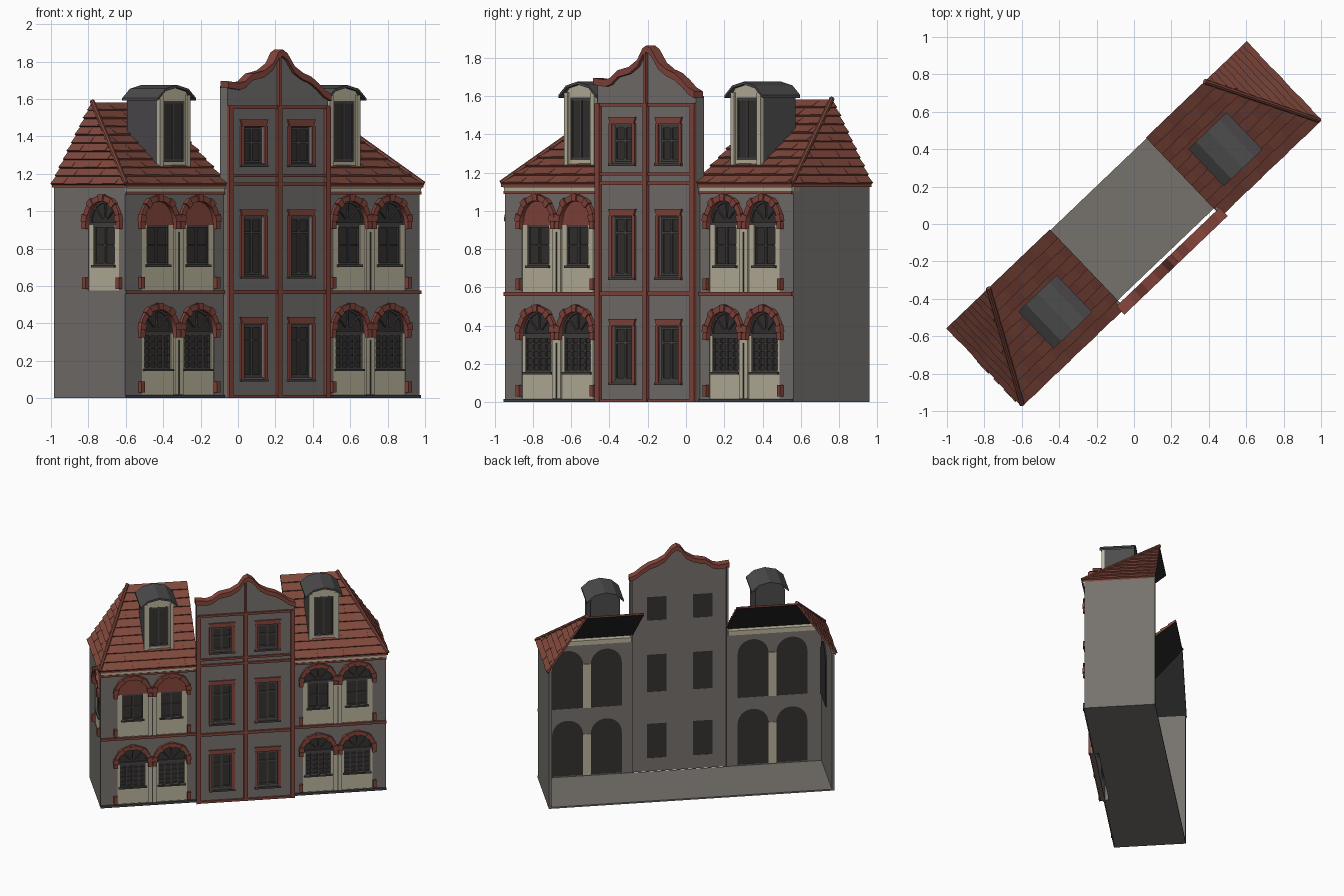
import bpy, bmesh
from math import sin, cos, pi, radians
from mathutils import Matrix, Vector

cube = bpy.data.objects.get("Cube")
if cube:
    bpy.data.objects.remove(cube, do_unlink=True)


def material(name, r, g, b):
    m = bpy.data.materials.new(name)
    m.use_nodes = True
    m.diffuse_color = (r, g, b, 1)
    m.node_tree.nodes["Principled BSDF"].inputs["Base Color"].default_value = (r, g, b, 1)
    return m


PLASTER = material("grey plaster", .18, .168, .155)
BRICK = material("red brick", .235, .06, .045)
TILE = material("roof tile", .22, .066, .046)
CREAM = material("cream stone", .50, .46, .34)
GLASS = material("dark glass", .035, .03, .03)
FRAME = material("window frame", .06, .056, .055)
SLATE = material("dormer slate", .075, .072, .075)
UNDER = material("roof underside", .02, .02, .021)

# The whole house stands at an angle; each wall has its own frame, facing local -y
FRONT = Matrix.Rotation(radians(43.7), 4, 'Z')
LEFT_END = FRONT @ Matrix.Translation((-1.09, 0, 0)) @ Matrix.Rotation(-pi / 2, 4, 'Z')
RIGHT_END = FRONT @ Matrix.Translation((1.09, 0, 0)) @ Matrix.Rotation(pi / 2, 4, 'Z')
MID = .012          # middle of the facade
WING, CENTRE = -.265, -.295    # front faces of the walls
THICK = .03


def finish(name, bm, mats, frame=FRONT):
    bmesh.ops.recalc_face_normals(bm, faces=bm.faces)
    me = bpy.data.meshes.new(name)
    bm.to_mesh(me)
    bm.free()
    for m in mats:
        me.materials.append(m)
    ob = bpy.data.objects.new(name, me)
    ob.matrix_world = frame
    bpy.context.collection.objects.link(ob)
    return ob


def plate(name, groups, y, depth, mat, frame=FRONT):
    """Extrude outlines in the x-z plane; each group is [outer, hole, hole...]."""
    bm = bmesh.new()
    for loops in groups:
        edges = []
        for loop in loops:
            vs = [bm.verts.new((x, y, z)) for x, z in loop]
            edges += [bm.edges.new((vs[i - 1], vs[i])) for i in range(len(vs))]
        fill = bmesh.ops.triangle_fill(bm, use_beauty=True, edges=edges)
        faces = [f for f in fill["geom"] if isinstance(f, bmesh.types.BMFace)]
        out = bmesh.ops.extrude_face_region(bm, geom=faces)
        bmesh.ops.translate(bm, vec=(0, depth, 0),
                            verts=[v for v in out["geom"] if isinstance(v, bmesh.types.BMVert)])
    return finish(name, bm, [mat], frame)


def rect(x0, x1, z0, z1):
    return [(x0, z0), (x1, z0), (x1, z1), (x0, z1)]


def arc(cx, r, zc, a0=0, a1=pi, n=14):
    return [(cx + r * cos(a0 + (a1 - a0) * i / n), zc + r * sin(a0 + (a1 - a0) * i / n))
            for i in range(n + 1)]


def arch(cx, r, z0, zc):
    return [(cx - r, z0), (cx + r, z0)] + arc(cx, r, zc)


def ring(cx, r0, r1, zc, a0=0, a1=pi, n=14):
    return arc(cx, r1, zc, a0, a1, n) + arc(cx, r0, zc, a0, a1, n)[::-1]


def sash(x0, x1, z0, z1, cols, rows, w=.011):
    """Window frame with a grid of bars, as plate groups."""
    bars = [rect(x0, x1, z0, z0 + w), rect(x0, x1, z1 - w, z1)]
    bars += [rect(x - w / 2, x + w / 2, z0, z1)
             for x in (x0 + (x1 - x0) * i / cols for i in range(cols + 1))]
    bars += [rect(x0, x1, z - w / 3, z + w / 3)
             for z in (z0 + (z1 - z0) * i / rows for i in range(1, rows))]
    return [[b] for b in bars]


R = .118            # arch opening radius


def arch_window(name, cx, z0, zc, y, half, grid, top, frame=FRONT):
    sill, head = z0 + .137, zc - .015
    plate(name + "_glass", [[arch(cx, R, z0, zc)]], y + .019, .01, GLASS, frame)
    plate(name + "_surround", [[rect(cx - R, cx + R, z0, sill)], [rect(cx - R, cx - half, sill, head)],
                               [rect(cx + half, cx + R, sill, head)]], y + .004, .014, CREAM, frame)
    plate(name + "_sash", sash(cx - half, cx + half, sill, head, *grid), y + .009, .01, FRAME, frame)
    plate(name + "_sill", [[rect(cx - half - .01, cx + half + .01, sill - .012, sill)]],
          y - .008, .02, FRAME, frame)
    if top == "brick":
        plate(name + "_infill", [[arch(cx, R, head, zc)]], y + .006, .012, BRICK, frame)
    else:
        spokes = [[ring(cx, .025, R, zc, a - .04, a + .04, 1)] for a in (pi / 4, pi / 2, pi * 3 / 4)]
        plate(name + "_fanlight", [[ring(cx, R - .014, R, zc)], [rect(cx - R, cx + R, head, zc)]] + spokes,
              y + .008, .01, FRAME, frame)
    # brick arch with raised stones, springers and foot blocks
    plate(name + "_arch", [[ring(cx, R - .004, .145, zc)]], y - .018, .03, BRICK, frame)
    stones = [[ring(cx, R - .007, .15, zc, pi * k / 9 + .04, pi * (k + 1) / 9 - .04, 2)]
              for k in range(0, 9, 2)]
    plate(name + "_arch_stones", stones, y - .026, .03, BRICK, frame)
    plate(name + "_springers", [[rect(cx + s * .131 - .015, cx + s * .131 + .015, zc - .035, zc)]
                                for s in (-1, 1)], y - .022, .024, BRICK, frame)


def foot_blocks(name, xs, z0, y, frame=FRONT):
    plate(name, [[rect(x - .013, x + .013, z0 + .01, z0 + .07)] for x in xs], y - .022, .024, BRICK, frame)


# Floor and end walls
plate("floor", [[rect(-1.09, 1.09, 0, .012)]], -.235, .52, PLASTER)
plate("left_end_wall", [[rect(-.285, .262, 0, 1.14), arch(.1, R, .575, .94)]], 0, .02, PLASTER, LEFT_END)
plate("right_end_wall", [[rect(-.262, .285, 0, 1.14)]], 0, .02, PLASTER, RIGHT_END)
arch_window("end_window", .1, .575, .94, 0, .08, (2, 2), "fan", LEFT_END)
foot_blocks("end_window_feet", (.1 - .13, .1 + .13), .575, 0, LEFT_END)

# Wings: two storeys of paired arches
for s, side in ((-1, "right"), (1, "left")):
    c = MID + s * .708
    x0, x1 = sorted((s * 1.09, MID + s * .37))
    holes = []
    for z0, zc, level in ((.02, .36, "lower"), (.577, .94, "upper")):
        name = f"{side}_{level}"
        for k in (-1, 1):
            cx = c + k * .148
            holes.append(arch(cx, R, z0, zc))
            lower = level == "lower"
            arch_window(f"{name}_window_{'a' if k < 0 else 'b'}", cx, z0, zc, WING, .098 if lower else .08,
                        (4, 5) if lower else (2, 2), "brick" if s < 0 and not lower else "fan")
        plate(name + "_pillar", [[rect(c - .032, c + .032, z0, zc - .035)]], WING - .008, .01, CREAM)
        plate(name + "_pillar_grooves", [[rect(c - .004, c + .004, z0, zc - .05)]], WING - .011, .005, FRAME)
        plate(name + "_pillar_back", [[rect(c - .03, c + .03, z0, zc)]], WING + THICK, .006, CREAM)
        foot_blocks(name + "_feet", (c - .28, c + .28), z0, WING)
    plate(side + "_wing_wall", [[rect(x0, x1, 0, 1.14)] + holes], WING, THICK, PLASTER)
    plate(side + "_wing_bands", [[rect(x0, x1, .556, .576)], [rect(x0, x1, 1.088, 1.104)]],
          WING - .014, .016, BRICK)
    plate(side + "_wing_cornice", [[rect(x0, x1, 1.104, 1.122)]], WING - .01, .05, CREAM)
    plate(side + "_wing_gutter", [[rect(x0, x1, 1.122, 1.142)]], WING - .018, .06, CREAM)
    plate(side + "_wing_plinth", [[rect(x0, x1, 0, .018)]], WING - .012, .014, FRAME)

# Centre bay with curved gable
gable = [(-.372, 1.695), (-.285, 1.685), (-.245, 1.695), (-.19, 1.735), (-.105, 1.752), (-.04, 1.79),
         (0, 1.85), (.03, 1.865), (.065, 1.845), (.12, 1.775), (.18, 1.74), (.24, 1.72), (.295, 1.685),
         (.345, 1.645), (.392, 1.625)]
lo, hi = MID - .373, MID + .373
inner = [(min(max(x, lo), hi), z - .02) for x, z in gable]
windows = [(cx, z0, z1) for cx in (MID - .18, MID + .17)
           for z0, z1 in ((.09, .435), (.64, 1.01), (1.235, 1.49))]
plate("centre_wall", [[[(hi, 0), (lo, 0)] + inner]
                      + [rect(cx - .075, cx + .075, z0 + .02, z1 - .04) for cx, z0, z1 in windows]],
      CENTRE, THICK, PLASTER)
plate("centre_returns", [[rect(lo, lo + .015, 0, 1.67)], [rect(hi - .015, hi, 0, 1.6)]],
      CENTRE + .002, .055, PLASTER)
plate("gable_coping", [[gable + [(x, z - .036) for x, z in gable][::-1]]], -.315, .062, BRICK)
posts = [rect(x - .016, x + .016, 0, 1.56) for x in (lo + .014, MID + .002, hi - .014)]
plate("centre_posts", [[p] for p in posts] + [[rect(MID - .006, MID + .01, 1.56, 1.83)]],
      CENTRE - .018, .02, BRICK)
plate("centre_bands", [[rect(lo, hi, z, z + h)] for z, h in
                       ((0, .018), (.556, .022), (1.136, .018), (1.184, .016), (1.546, .018))],
      CENTRE - .013, .015, BRICK)
for i, (cx, z0, z1) in enumerate(windows):
    name = f"centre_window_{i + 1}"
    plate(name + "_glass", [[rect(cx - .075, cx + .075, z0 + .02, z1 - .04)]], CENTRE + .022, .006, GLASS)
    plate(name + "_sash", sash(cx - .07, cx + .07, z0 + .022, z1 - .042, 2, 1, .014)
          + [[rect(cx - .07, cx + .07, z1 - .13, z1 - .118)]], CENTRE + .014, .009, FRAME)
    plate(name + "_surround", [[rect(cx - .098, cx - .076, z0 + .012, z1 - .034)],
                               [rect(cx + .076, cx + .098, z0 + .012, z1 - .034)],
                               [[(cx - .088, z1 - .036), (cx + .088, z1 - .036), (cx + .102, z1), (cx - .102, z1)]]],
          CENTRE - .01, .012, BRICK)
    plate(name + "_sill", [[rect(cx - .1, cx + .1, z0, z0 + .014)]], CENTRE - .014, .016, FRAME)

# Hipped half roofs, laid with overlapping tiles
EAVE, RISE, Y0, RUN = 1.14, .44, -.285, .575


def solid(bm, base, top):
    a, b = [bm.verts.new(p) for p in base], [bm.verts.new(p) for p in top]
    n = len(a)
    faces = [bm.faces.new(a), bm.faces.new(b[::-1])]
    return faces + [bm.faces.new((a[i - 1], a[i], b[i], b[i - 1])) for i in range(n)]


def lay_tiles(bm, point, length, normal, rows=10, w=.1):
    for r in range(rows):
        t0, t1 = r / rows, (r + 1) / rows
        k = -(r % 2) * .5
        while k * w < length(t0) - .004:
            a, b = max(k * w, 0), (k + 1) * w
            lift = normal * (.011 + .003 * (int(k + 1) % 2))
            base = [point(min(x, length(t)), t) for x, t in ((a, t0), (b, t0), (b, t1), (a, t1))]
            solid(bm, base, [p + (lift if i < 2 else normal * .002) for i, p in enumerate(base)])
            k += 1


for s, side in ((-1, "right"), (1, "left")):
    start = .355 + s * .01
    at = lambda x, t: Vector((s * x, Y0 + RUN * t, EAVE + RISE * t))
    corner, peak, back = at(1.1, 0), at(.8, 1), Vector((s * 1.1, Y0 + RUN, EAVE))
    down = Vector((0, 0, -.014))
    bm = bmesh.new()
    for shape in ([corner, at(start, 0), at(start, 1), peak], [corner, peak, back]):
        for f in solid(bm, shape, [p + down for p in shape]):
            f.normal_update()
    bmesh.ops.recalc_face_normals(bm, faces=bm.faces)
    for f in bm.faces:
        f.material_index = 1 if f.normal.z < -.3 else 0
    finish(side + "_roof_sheet", bm, [TILE, UNDER])
    bm = bmesh.new()
    lay_tiles(bm, lambda a, t: at(start + a, t), lambda t: 1.1 - .3 * t - start,
              Vector((0, -RISE, RUN)).normalized())
    lay_tiles(bm, lambda a, t: Vector((s * (1.1 - .3 * t), Y0 + RUN - a, EAVE + RISE * t)),
              lambda t: RUN * (1 - t), Vector((s * RISE, 0, .3)).normalized())
    bmesh.ops.dissolve_degenerate(bm, dist=.0005, edges=bm.edges)
    finish(side + "_roof_tiles", bm, [TILE])
    bm = bmesh.new()
    axis = peak - corner
    bmesh.ops.create_cone(bm, cap_ends=True, segments=8, radius1=.014, radius2=.014, depth=axis.length,
                          matrix=Matrix.Translation((corner + peak) / 2 + Vector((0, 0, .006)))
                          @ axis.to_track_quat('Z', 'Y').to_matrix().to_4x4())
    finish(side + "_hip_ridge", bm, [TILE])

    # Dormer
    c = s * .629
    curve = [(-.142, 1.605), (-.085, 1.655), (0, 1.675), (.085, 1.655), (.142, 1.605)]
    top = [(c + x, z) for x, z in curve]
    under = [(x, z - .014) for x, z in top]
    outline = [(c + .112, 1.23), (c - .112, 1.23), (c - .112, 1.61)] + under[1:4] + [(c + .112, 1.61)]
    body = plate(side + "_dormer_body", [[outline]], -.15, .235, SLATE)
    for v in body.data.vertices:
        if v.co.z < 1.3:
            v.co.z = EAVE + RISE * (v.co.y - Y0) / RUN - .01
    plate(side + "_dormer_roof", [[top + under[::-1]]], -.186, .275, SLATE)
    plate(side + "_dormer_front", [[outline, rect(c - .074, c + .074, 1.265, 1.59)]], -.162, .013, CREAM)
    plate(side + "_dormer_glass", [[rect(c - .074, c + .074, 1.265, 1.59)]], -.154, .005, GLASS)
    plate(side + "_dormer_sash", sash(c - .072, c + .072, 1.267, 1.588, 2, 1), -.159, .006, FRAME)
    plate(side + "_dormer_posts", [[rect(c + k * .1 - .014, c + k * .1 + .014, 1.24, 1.62)] for k in (-1, 1)],
          -.172, .022, CREAM)
